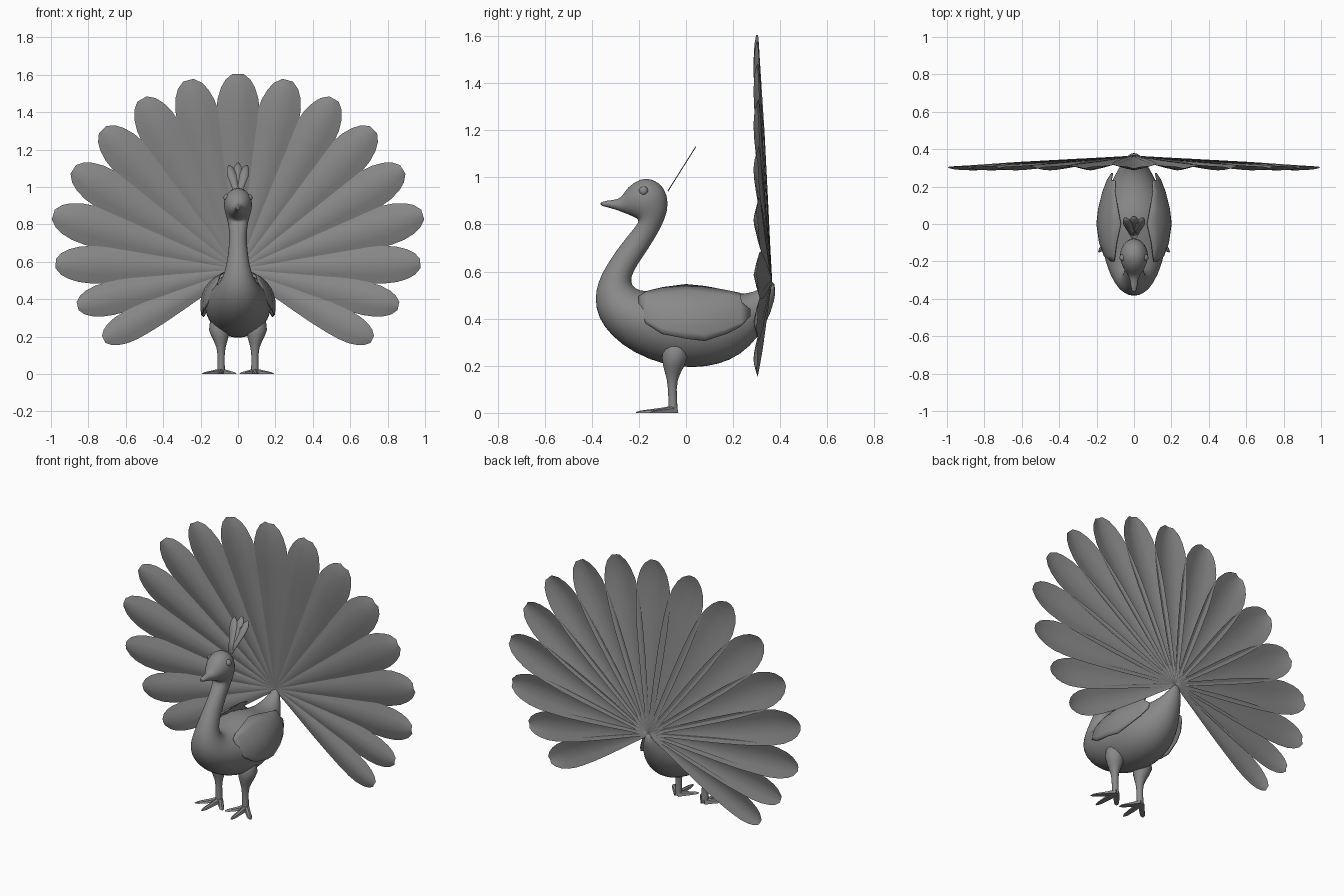
import bpy, bmesh, math
from mathutils import Vector

if "Cube" in bpy.data.objects:
    bpy.data.objects.remove(bpy.data.objects["Cube"])

grey = bpy.data.materials.new("plain_grey")
grey.diffuse_color = (0.25, 0.25, 0.25, 1)
grey.use_nodes = True
grey.node_tree.nodes["Principled BSDF"].inputs["Base Color"].default_value = grey.diffuse_color


def finish(name, bm, angle=40):
    bmesh.ops.recalc_face_normals(bm, faces=bm.faces)
    me = bpy.data.meshes.new(name)
    bm.to_mesh(me)
    bm.free()
    me.materials.append(grey)
    ob = bpy.data.objects.new(name, me)
    bpy.context.collection.objects.link(ob)
    bpy.ops.object.select_all(action='DESELECT')
    ob.select_set(True)
    bpy.context.view_layer.objects.active = ob
    bpy.ops.object.shade_smooth_by_angle(angle=math.radians(angle))
    return ob


def loft(bm, rings, caps=True, closed=True):
    """Skin rows of points with quads."""
    rows = [[bm.verts.new(p) for p in r] for r in rings]
    n = len(rows[0])
    for a, b in zip(rows, rows[1:]):
        for i in range(n if closed else n - 1):
            j = (i + 1) % n
            bm.faces.new((a[i], a[j], b[j], b[i]))
    if caps:
        bm.faces.new(rows[0])
        bm.faces.new(rows[-1])


def ellipse(c, u, v, n):
    return [Vector(c) + u * math.cos(2 * math.pi * i / n) + v * math.sin(2 * math.pi * i / n)
            for i in range(n)]


# Body, neck, head and beak: upper y, z, lower y, z, half width
SECTIONS = [
    (-.367, .893, -.364, .88, .01), (-.335, .902, -.333, .873, .018),
    (-.298, .905, -.295, .862, .022), (-.272, .915, -.265, .85, .034),
    (-.25, .96, -.228, .835, .057), (-.19, .999, -.207, .824, .073),
    (-.14, .995, -.203, .816, .077), (-.09, .96, -.203, .81, .073),
    (-.071, .89, -.208, .802, .063), (-.088, .82, -.217, .788, .053),
    (-.135, .735, -.245, .755, .046), (-.185, .66, -.30, .685, .05),
    (-.225, .60, -.345, .615, .058), (-.237, .555, -.377, .55, .07),
    (-.215, .525, -.388, .48, .09), (-.17, .515, -.375, .405, .117),
    (-.12, .522, -.32, .325, .145), (-.06, .535, -.22, .25, .17),
    (.01, .545, -.09, .2, .182), (.08, .54, .03, .187, .175),
    (.15, .517, .14, .203, .155), (.22, .505, .23, .243, .122),
    (.28, .51, .31, .32, .085), (.34, .54, .365, .43, .045),
    (.368, .57, .385, .525, .02)]
bm = bmesh.new()
rings = []
for ty, tz, by, bz, w in SECTIONS:
    t, b = Vector((0, ty, tz)), Vector((0, by, bz))
    rings.append(ellipse((t + b) / 2, (t - b) / 2, Vector((w, 0, 0)), 20))
loft(bm, rings)
body = finish("body", bm, 60)
body.modifiers.new("smooth", 'SUBSURF').levels = 1

# Wing stations: y, top z, bottom z, half width of the bird
WING = [(-.2, .495, .45, .142), (-.17, .515, .38, .16), (-.1, .532, .335, .185),
        (0, .545, .315, .199), (.08, .537, .305, .19), (.17, .52, .335, .168),
        (.23, .508, .365, .145), (.235, .47, .37, .143), (.272, .44, .41, .122)]
# Leg sections: z, y, x, radius
LEG = [(.33, -.045, .085, .03), (.28, -.045, .098, .052), (.235, -.048, .1, .055),
       (.2, -.052, .096, .046), (.17, -.056, .093, .034), (.14, -.058, .091, .024),
       (.1, -.058, .09, .019), (.05, -.056, .09, .019), (.02, -.056, .09, .02),
       (.002, -.056, .09, .02)]
TOES = [(.01, -.14), (.1, -.212), (.19, -.15)]

for s, side in ((1, "left"), (-1, "right")):
    # Wing shell hugging the flank
    bm = bmesh.new()
    rings = []
    for y, zt, zb, w in WING:
        row = []
        for k in range(9):
            z = zt + (zb - zt) * k / 8
            h = .187 if z > .37 else .25
            row.append((s * w * math.sqrt(1 - ((z - .37) / h) ** 2), y, z))
        rings.append(row)
    loft(bm, rings, caps=False, closed=False)
    wing = finish(side + "_wing", bm)
    mod = wing.modifiers.new("thickness", 'SOLIDIFY')
    mod.thickness, mod.offset = .005, 0

    # Leg
    bm = bmesh.new()
    loft(bm, [ellipse((s * x, y, z), Vector((r, 0, 0)), Vector((0, r, 0)), 14)
              for z, y, x, r in LEG])
    finish(side + "_leg", bm, 60)

    # Three forward toes, tapering to the tips
    bm = bmesh.new()
    for tx, ty in TOES:
        a, b = Vector((s * .09, -.045, 0)), Vector((s * tx, ty, 0))
        across = (b - a).normalized().cross(Vector((0, 0, 1)))
        rings = []
        for t, w, h in ((0, .018, .032), (.35, .016, .022), (.7, .015, .014),
                        (.88, .012, .01), (1, .003, .004)):
            c = a.lerp(b, t)
            rings.append([c + across * w, c + across * w * .7 + Vector((0, 0, h * .7)),
                          c + Vector((0, 0, h)),
                          c - across * w * .7 + Vector((0, 0, h * .7)), c - across * w])
        loft(bm, rings)
    finish(side + "_toes", bm)

    # Eye
    bm = bmesh.new()
    bmesh.ops.create_uvsphere(bm, u_segments=14, v_segments=10, radius=.02)
    bmesh.ops.translate(bm, verts=bm.verts, vec=(s * .058, -.18, .942))
    finish(side + "_eye", bm, 60)

# Head crest: three broad flat plumes leaning back
bm = bmesh.new()
for tilt, length in ((-.27, .178), (0, .185), (.27, .178)):
    rows = []
    for t, w in ((0, .012), (.35, .017), (.7, .024), (.88, .019), (1, .005)):
        row = []
        for e in (-1, 1):
            u = e * w * math.cos(tilt) + t * length * math.sin(tilt)
            v = t * length * math.cos(tilt) - e * w * math.sin(tilt)
            row.append((u, -.075 + .63 * v, .945 + v))
        rows.append(row)
    loft(bm, rows, caps=False, closed=False)
crest = finish("crest", bm)
mod = crest.modifiers.new("thickness", 'SOLIDIFY')
mod.thickness, mod.offset = .004, 0

# Tail fan: seventeen ridged feathers, spine forward, edges swept back
LENGTHS = [1.045, 1.045, 1.045, 1.04, 1.03, 1.03, .975, .88, .81]
# Along the feather: position, half width, spine y
SHAPE = [(0, .014, .362), (.15, .034, .348), (.3, .058, .334), (.45, .08, .32),
         (.6, .099, .307), (.72, .109, .296), (.8, .111, .29), (.87, .105, .287),
         (.93, .087, .288), (.97, .064, .292), (1, .028, .298)]
for i in range(-8, 9):
    ang, length = math.radians(14.7 * i), LENGTHS[abs(i)]
    radial = Vector((math.sin(ang), 0, math.cos(ang)))
    across = Vector((math.cos(ang), 0, -math.sin(ang)))
    bm = bmesh.new()
    rows = []
    for t, w, y in SHAPE:
        c = Vector((0, y, .56)) + radial * length * t
        w *= length * (1 - .012 * abs(i))
        rows.append([c + across * w * e + Vector((0, .26 * w * abs(e) ** 1.2, 0))
                     for e in (-1, -.5, 0, .5, 1)])
    loft(bm, rows, caps=False, closed=False)
    finish("tail_feather_%d" % (i + 9), bm)
